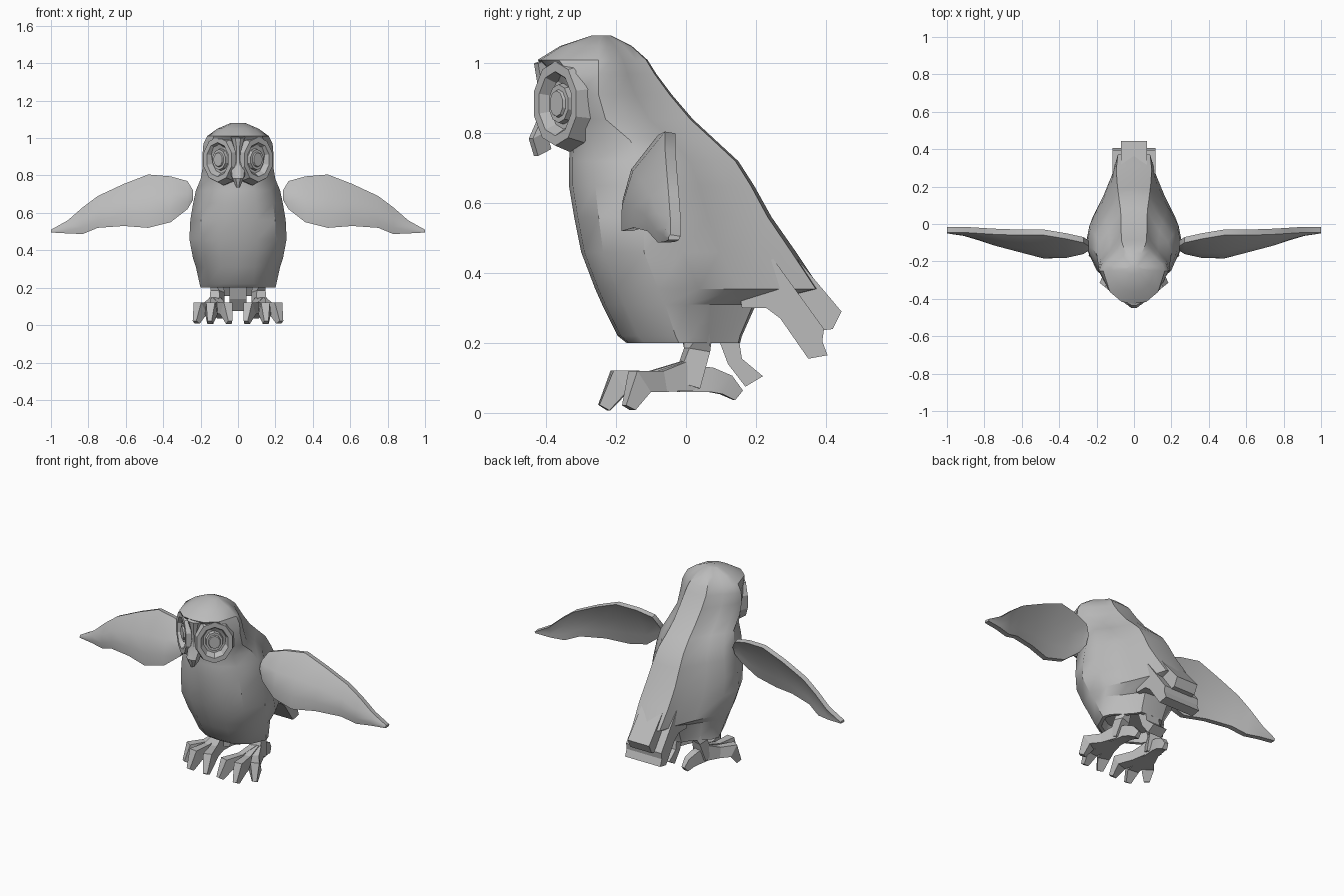
import bpy, bmesh, math
from mathutils import Vector

cube = bpy.data.objects.get("Cube")
if cube:
    bpy.data.objects.remove(cube, do_unlink=True)

grey = bpy.data.materials.new("plain grey")
grey.use_nodes = True
grey.diffuse_color = (0.5, 0.5, 0.5, 1)
grey.node_tree.nodes["Principled BSDF"].inputs["Base Color"].default_value = (0.5, 0.5, 0.5, 1)


def loft(name, rings, side=1, angle=30):
    """Skin a list of equal rings, cap both ends; side=-1 mirrors in x."""
    bm = bmesh.new()
    rows = [[bm.verts.new((p[0] * side, p[1], p[2])) for p in ring] for ring in rings]
    n = len(rows[0])
    for a, b in zip(rows, rows[1:]):
        for i in range(n):
            j = (i + 1) % n
            bm.faces.new((a[i], a[j], b[j], b[i]))
    bm.faces.new(rows[0])
    bm.faces.new(rows[-1])
    bmesh.ops.recalc_face_normals(bm, faces=bm.faces)
    mesh = bpy.data.meshes.new(name)
    bm.to_mesh(mesh)
    bm.free()
    mesh.materials.append(grey)
    obj = bpy.data.objects.new(name, mesh)
    bpy.context.collection.objects.link(obj)
    bpy.ops.object.select_all(action="DESELECT")
    obj.select_set(True)
    bpy.context.view_layer.objects.active = obj
    bpy.ops.object.shade_smooth_by_angle(angle=math.radians(angle))
    return obj


def slab(name, profile, half):
    """Extrude a (y, z) side profile across x."""
    return loft(name, [[(x, y, z) for y, z in profile] for x in (-half, half)], angle=15)


def limb(name, path, side):
    """Box-section limb through (x, y, z, half width, half height)."""
    pts = [Vector(p[:3]) for p in path]
    rings = []
    for i, p in enumerate(path):
        d = (pts[min(i + 1, len(pts) - 1)] - pts[max(i - 1, 0)]).normalized()
        across = d.cross(Vector((0, 0, 1))).normalized()
        up = across.cross(d)
        rings.append([pts[i] + across * p[3] * a + up * p[4] * b
                      for a, b in ((-1, -1), (1, -1), (0.7, 1), (-0.7, 1))])
    loft(name, rings, side, 15)


# Body and head: one loft with a rounded front and a flat, tapering back
HALF = [(0, -1), (.4, -.95), (.78, -.65), (1, 0), (.92, .25),
        (.68, .5), (.48, .75), (.36, .97), (0, 1)]
OUTLINE = HALF + [(-x, y) for x, y in HALF[-2:0:-1]]


def body_ring(z, front, back, widest, w):
    return [(x * w, widest + (y * (back - widest) if y > 0 else y * (widest - front)), z)
            for x, y in OUTLINE]


BODY = [
    (.25, -.14, .12, -.02, .16), (.20, -.15, .135, -.02, .18),
    (.20, -.17, .155, -.02, .20), (.22, -.195, .16, -.03, .205),
    (.31, -.24, .20, -.06, .225), (.355, -.26, .385, -.08, .24),
    (.46, -.30, .315, -.12, .26), (.56, -.32, .245, -.12, .255),
    (.65, -.335, .195, -.12, .24), (.72, -.335, .15, -.13, .225),
    (.78, -.33, .085, -.16, .20), (.84, -.34, .02, -.23, .19),
    (.91, -.35, -.04, -.25, .19), (.97, -.38, -.085, -.25, .185),
    (1.01, -.425, -.11, -.25, .165), (1.05, -.36, -.155, -.25, .11),
    (1.08, -.27, -.215, -.24, .04),
]
loft("body", [body_ring(*r) for r in BODY], angle=35)

# Tail: a long centre layer over a wider lower layer, plus a tuft below
slab("tail_centre", [(.15, .36), (.26, .51), (.445, .29), (.42, .24), (.38, .235), (.22, .31)], .07)
slab("tail_lower", [(.14, .42), (.25, .44), (.395, .24), (.39, .205), (.405, .165),
                    (.35, .155), (.27, .27), (.23, .30), (.16, .30)], .115)
slab("under_tail_tuft", [(.09, .22), (.15, .22), (.16, .155), (.22, .105), (.17, .075), (.12, .14)], .045)

# Beak and brow ridge: (z, front y, half width)
BEAK = [(1.0, -.435, .035), (.94, -.425, .018), (.88, -.42, .018), (.83, -.43, .035),
        (.785, -.45, .03), (.735, -.435, .01)]
loft("beak", [[(-w, f + .012, z), (-w * .4, f, z), (w * .4, f, z), (w, f + .012, z),
               (w * 1.3, f + .05, z + .02), (-w * 1.3, f + .05, z + .02)] for z, f, w in BEAK], angle=20)

# Wing sections: (x, top y, top z, bottom y, bottom z)
WING = [
    (.24, -.12, .72, -.14, .67), (.27, -.10, .77, -.16, .62), (.36, -.08, .795, -.18, .55),
    (.48, -.06, .805, -.185, .52), (.61, -.06, .755, -.15, .53), (.75, -.055, .69, -.11, .52),
    (.83, -.05, .63, -.08, .487), (.91, -.045, .56, -.06, .49), (1.0, -.045, .51, -.05, .495),
]


def wing_ring(x, ty, tz, by, bz):
    t = .03
    bulge = .15 * (tz - bz)
    low = (bz + .25 * (tz - bz), by + .25 * (ty - by))
    mid = (bz + .6 * (tz - bz), by + .6 * (ty - by))
    return [(x, ty, tz), (x, ty + t, tz - .005), (x, mid[1] + t - bulge * .4, mid[0]),
            (x, low[1] + t - bulge * .2, low[0]), (x, by + t, bz),
            (x, by, bz), (x, low[1] - bulge * .7, low[0]), (x, mid[1] - bulge, mid[0])]


# Face disc: (radius, depth along its axis)
DISC = [(.125, -.10), (.135, -.04), (.118, .012), (.09, .012), (.072, -.02),
        (.058, -.02), (.054, .0), (.04, .0), (.036, .008)]
axis = Vector((.63, -.78, 0)).normalized()
tangent = Vector((.78, .63, 0)).normalized()
centre = Vector((.102, -.365, .885))


def disc_ring(r, depth):
    ring = []
    for i in range(10):
        a = math.tau * (i + .5) / 10
        ring.append(centre + axis * depth + tangent * r * .85 * math.cos(a)
                    + Vector((0, 0, r * 1.02 * math.sin(a))))
    return ring


# Toe tips: (x, y) of the front claws
TOES = [(.045, -.235), (.15, -.235), (.225, -.165)]

for side, label in ((1, "left"), (-1, "right")):
    loft(label + "_wing", [wing_ring(*s) for s in WING], side, 30)
    loft(label + "_eye_disc", [disc_ring(*d) for d in DISC], side, 20)
    limb(label + "_leg", [(.11, .03, .26, .05, .03), (.115, .03, .18, .035, .03),
                          (.12, .0, .08, .045, .035)], side)
    for i, (x, y) in enumerate(TOES):
        hub = Vector((.12, .0))
        k = hub.lerp(Vector((x, y)), .82)
        m = hub.lerp(Vector((x, y)), .42)
        limb(f"{label}_toe_{i + 1}", [
            (.12, .02, .11, .03, .045), (m.x, m.y, .09, .026, .03),
            (k.x, k.y, .09, .034, .036), (x, y, .015, .016, .016)], side)
    limb(label + "_back_toe", [(.12, -.02, .10, .035, .04), (.11, .07, .095, .03, .035),
                               (.10, .115, .08, .025, .03), (.095, .15, .05, .015, .018)], side)
